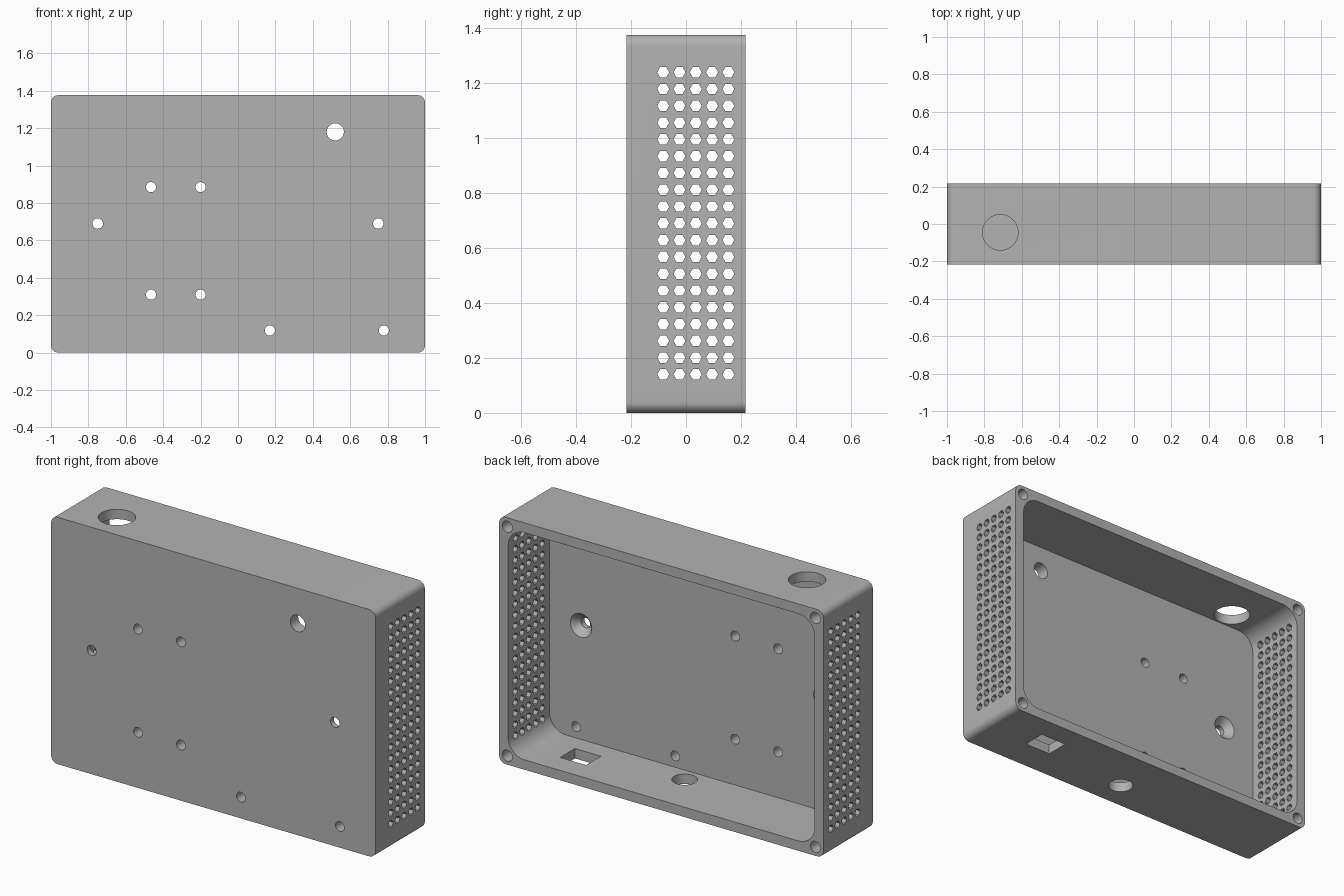
import bpy
import bmesh
import math
from mathutils import Vector

if "Cube" in bpy.data.objects:
    bpy.data.objects.remove(bpy.data.objects["Cube"])

HALF_Y, HEIGHT = 0.217, 1.376
WALL, FLOOR_Y = 0.055, -0.147

grey = bpy.data.materials.new("mid grey")
grey.use_nodes = True
grey.diffuse_color = (0.45, 0.45, 0.45, 1)
grey.node_tree.nodes["Principled BSDF"].inputs["Base Color"].default_value = (0.45, 0.45, 0.45, 1)


def place(axis, u, v, w):
    """Point with (u, v) in the plane across the axis and w along it."""
    return Vector({"x": (w, u, v), "y": (u, w, v), "z": (u, v, w)}[axis])


def ring(u, v, radius, sides=32):
    step = 2 * math.pi / sides
    return [(u + radius * math.cos(i * step), v + radius * math.sin(i * step)) for i in range(sides)]


def rounded_rect(u0, u1, v0, v1, r, steps=10):
    pts = []
    corners = [(u1 - r, v1 - r), (u0 + r, v1 - r), (u0 + r, v0 + r), (u1 - r, v0 + r)]
    for q, (cu, cv) in enumerate(corners):
        for i in range(steps + 1):
            a = math.pi / 2 * (q + i / steps)
            pts.append((cu + r * math.cos(a), cv + r * math.sin(a)))
    return pts


def loft(bm, axis, start, w0, end, w1):
    """Closed solid between two matching outlines."""
    a = [bm.verts.new(place(axis, u, v, w0)) for u, v in start]
    b = [bm.verts.new(place(axis, u, v, w1)) for u, v in end]
    n = len(a)
    bm.faces.new(a)
    bm.faces.new(b[::-1])
    for i in range(n):
        j = (i + 1) % n
        bm.faces.new((a[j], a[i], b[i], b[j]))


def make_object(name, solids):
    bm = bmesh.new()
    for solid in solids:
        loft(bm, *solid)
    bmesh.ops.recalc_face_normals(bm, faces=bm.faces)
    mesh = bpy.data.meshes.new(name)
    bm.to_mesh(mesh)
    bm.free()
    obj = bpy.data.objects.new(name, mesh)
    bpy.context.collection.objects.link(obj)
    return obj


def prism(axis, outline, w0, w1):
    return (axis, outline, w0, outline, w1)


# Outer shell
case = make_object("enclosure", [
    prism("y", rounded_rect(-1, 1, 0, HEIGHT, 0.04), -HALF_Y, HALF_Y)])
case.data.materials.append(grey)

# Cavity open to the back
cavity = [prism("y", rounded_rect(-1 + WALL, 1 - WALL, WALL, HEIGHT - WALL, 0.1), FLOOR_Y, 0.3)]

# Hexagonal vent grid in both sides
vents = []
for side in (-1, 1):
    for col in range(5):
        for row in range(19):
            hexagon = ring(-0.083 + 0.0593 * col, 0.14 + 0.0611 * row, 0.0218, 6)
            vents.append(prism("x", hexagon, side * 0.92, side * 1.05))

# Holes through the front panel
front_spots = [(x, z, 0.027) for x in (-0.465, -0.2) for z in (0.31, 0.885)]
front_spots += [(x, 0.118, 0.027) for x in (0.17, 0.78)]
front_spots += [(x, 0.69, 0.028) for x in (-0.75, 0.75)]
front_spots += [(0.52, 1.18, 0.046)]
front_holes = [prism("y", ring(*spot), -0.3, -0.1) for spot in front_spots]

# Countersinks on the inside of the two mounting holes
sinks = [("y", ring(x, 0.69, 0.028), FLOOR_Y - 0.04, ring(x, 0.69, 0.069), FLOOR_Y + 0.003)
         for x in (-0.75, 0.75)]

# Blind screw holes in the rim corners
screws = [prism("y", ring(x, z, 0.031), 0.05, 0.3)
          for x in (-0.95, 0.95) for z in (0.05, HEIGHT - 0.05)]

# Cable openings in the top and bottom
openings = [
    prism("z", ring(-0.715, -0.045, 0.095, 48), HEIGHT - 0.1, HEIGHT + 0.1),
    prism("z", ring(0.047, -0.055, 0.065, 40), -0.1, 0.1),
    prism("z", [(0.553, -0.04), (0.713, -0.04), (0.713, 0.09), (0.553, 0.09)], -0.1, 0.1),
]

cutters = []
for name, solids in [("cavity", cavity), ("vents", vents), ("front_holes", front_holes),
                     ("countersinks", sinks), ("screw_holes", screws), ("openings", openings)]:
    cutter = make_object(name + "_cutter", solids)
    cutter.hide_render = True
    mod = case.modifiers.new(name, "BOOLEAN")
    mod.operation = "DIFFERENCE"
    mod.solver = "EXACT"
    mod.object = cutter
    cutters.append(cutter)

# Bake the cuts and drop the cutters
graph = bpy.context.evaluated_depsgraph_get()
baked = bpy.data.meshes.new_from_object(case.evaluated_get(graph))
case.modifiers.clear()
case.data = baked
for cutter in cutters:
    bpy.data.objects.remove(cutter)
baked.materials.clear()
baked.materials.append(grey)

bpy.ops.object.select_all(action="DESELECT")
case.select_set(True)
bpy.context.view_layer.objects.active = case
bpy.ops.object.shade_smooth_by_angle(angle=math.radians(30))
